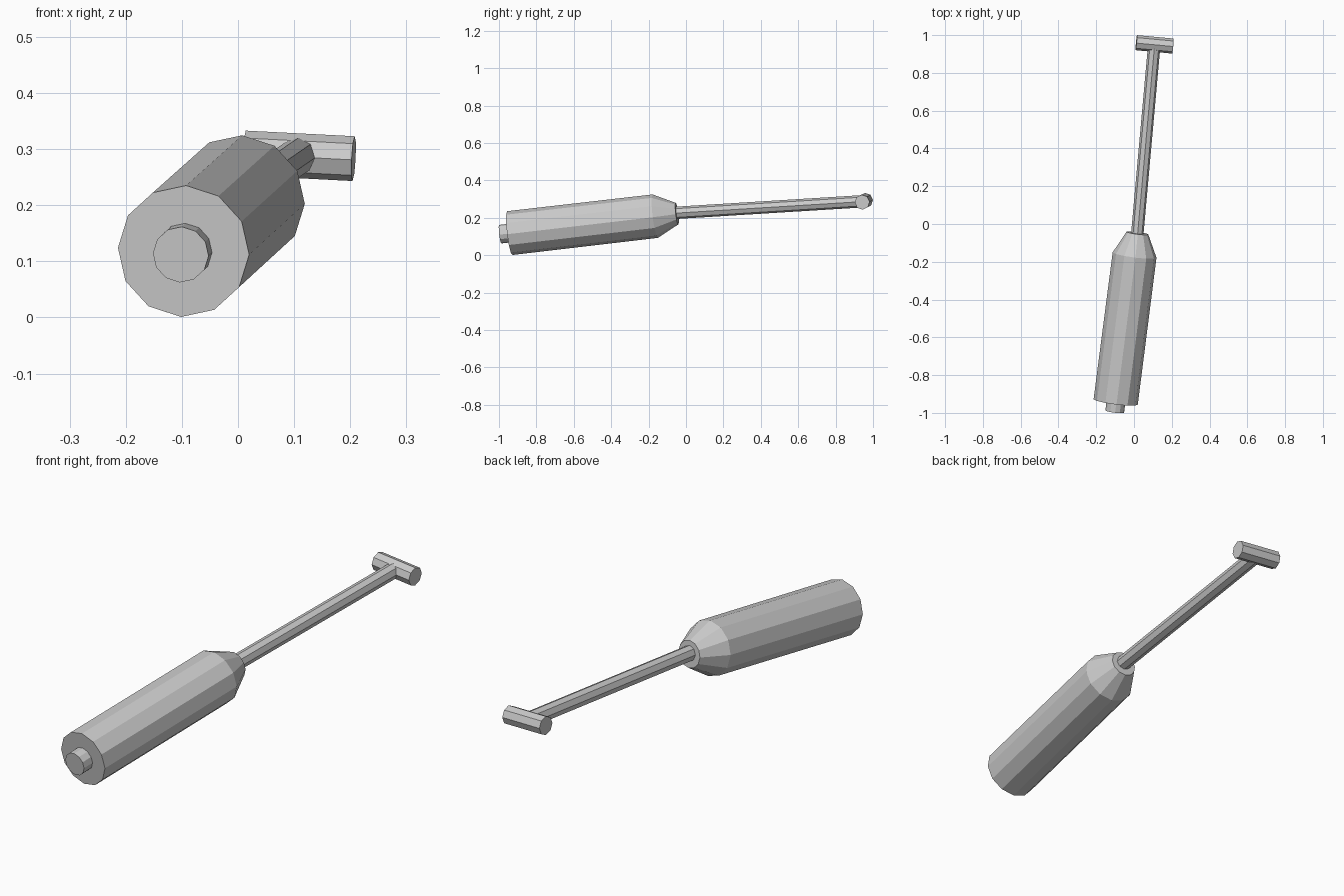
import bpy, bmesh
from math import sin, cos, radians
from mathutils import Vector

if "Cube" in bpy.data.objects:
    bpy.data.objects.remove(bpy.data.objects["Cube"])


def turned(name, start, end, profile, sides, phase=87):
    """Flat-faced turned part; profile = (fraction along axis, radius) pairs."""
    a, b = Vector(start), Vector(end)
    axis = (b - a).normalized()
    up = (Vector((0, 0, 1)) - axis * axis.z).normalized()
    right = axis.cross(up)
    bm = bmesh.new()
    rings = []
    for t, r in profile:
        c = a.lerp(b, t)
        angles = [radians(phase + 360 * i / sides) for i in range(sides)]
        rings.append([bm.verts.new(c + r * (right * cos(g) + up * sin(g))) for g in angles])
    for lo, hi in zip(rings, rings[1:]):
        for i in range(sides):
            j = (i + 1) % sides
            bm.faces.new((lo[i], lo[j], hi[j], hi[i]))
    bm.faces.new(rings[0])
    bm.faces.new(rings[-1])
    bmesh.ops.recalc_face_normals(bm, faces=bm.faces)
    mesh = bpy.data.meshes.new(name)
    bm.to_mesh(mesh)
    bm.free()
    obj = bpy.data.objects.new(name, mesh)
    bpy.context.collection.objects.link(obj)
    return obj


# Grip with tapered shoulder
turned("handle", (-0.097, -0.942, 0.118), (0.018, -0.048, 0.222),
       [(0, 0.118), (0.87, 0.117), (1, 0.058)], 12)

# Small button on the butt of the grip
turned("end_button", (-0.102, -0.993, 0.112), (-0.095, -0.935, 0.119),
       [(0, 0.05), (1, 0.05)], 12)

# Slim shaft
turned("shaft", (0.014, -0.09, 0.224), (0.107, 0.945, 0.288),
       [(0, 0.033), (1, 0.033)], 8)

# Cross head at the tip
turned("cross_head", (0.012, 0.96, 0.293), (0.206, 0.942, 0.283),
       [(0, 0.04), (1, 0.04)], 8)
